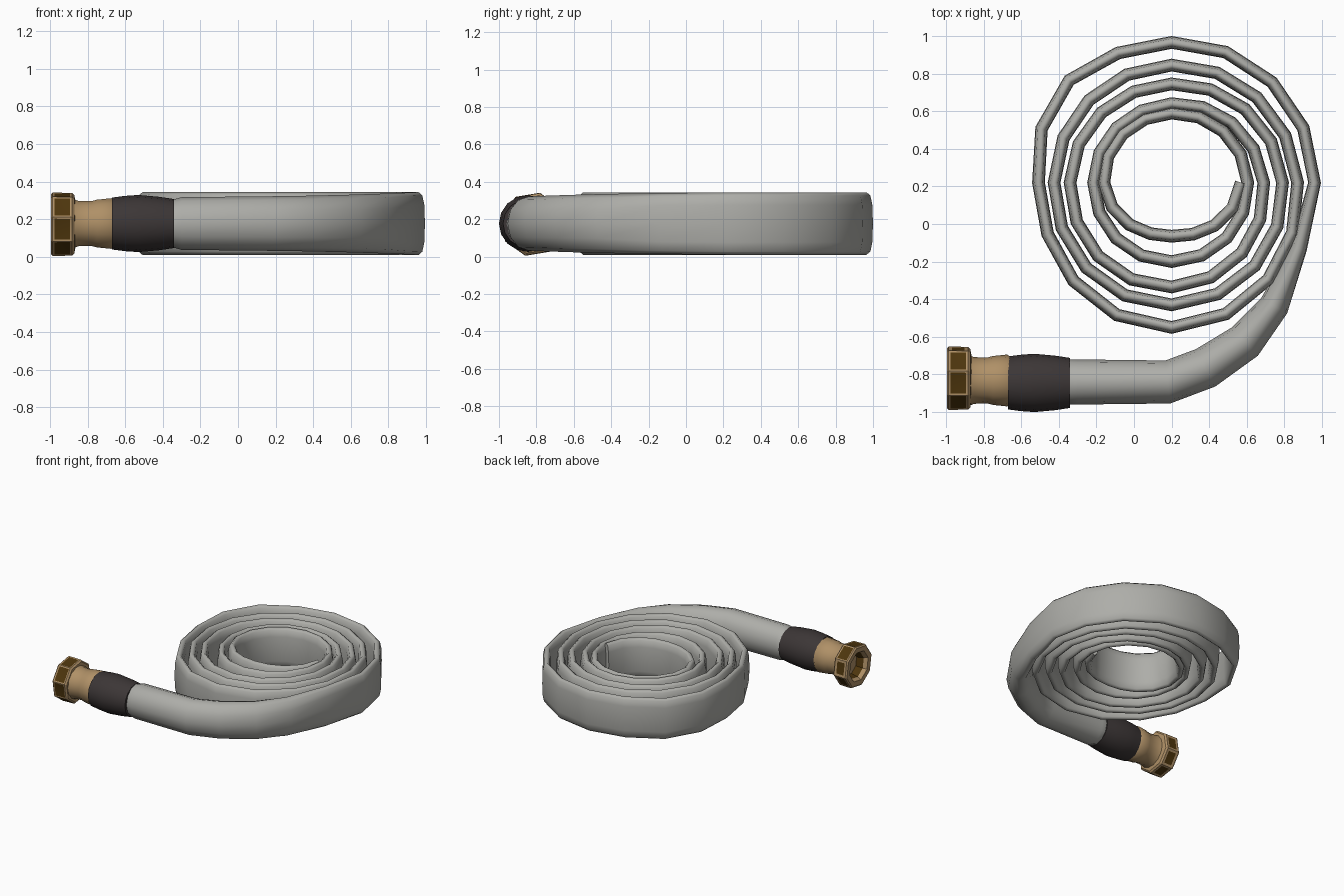
import bpy, bmesh, math

if "Cube" in bpy.data.objects:
    bpy.data.objects.remove(bpy.data.objects["Cube"])


def material(name, rgb):
    m = bpy.data.materials.new(name)
    m.diffuse_color = (*rgb, 1)
    m.use_nodes = True
    m.node_tree.nodes["Principled BSDF"].inputs["Base Color"].default_value = m.diffuse_color
    return m


GREY = material("grey_canvas", (0.42, 0.42, 0.395))
BLACK = material("dark_sleeve", (0.045, 0.037, 0.037))
BRASS = material("brass", (0.43, 0.28, 0.135))
BROWN = material("dark_brass", (0.075, 0.036, 0.004))


def finish(name, bm, mats, angle):
    bmesh.ops.recalc_face_normals(bm, faces=bm.faces)
    me = bpy.data.meshes.new(name)
    bm.to_mesh(me)
    bm.free()
    for m in mats:
        me.materials.append(m)
    ob = bpy.data.objects.new(name, me)
    bpy.context.collection.objects.link(ob)
    bpy.ops.object.select_all(action='DESELECT')
    ob.select_set(True)
    bpy.context.view_layer.objects.active = ob
    bpy.ops.object.shade_smooth_by_angle(angle=math.radians(angle))
    return ob


def skin(bm, rings):
    """Join rings of points with quads and cap the ends; returns the faces band by band."""
    vs = [[bm.verts.new(p) for p in r] for r in rings]
    n = len(vs[0])
    bands = [[bm.faces.new((a[i], a[(i + 1) % n], b[(i + 1) % n], b[i]))
              for i in range(n)] for a, b in zip(vs, vs[1:])]
    bands.append([bm.faces.new(vs[0]), bm.faces.new(vs[-1])])
    return bands


def x_rings(profile, y, z, sides, phase=0.0, zs=1.0):
    """Rings around an axis along x from (x, radius) pairs."""
    return [[(x, y + r * math.cos(phase + 2 * math.pi * i / sides),
              z + zs * r * math.sin(phase + 2 * math.pi * i / sides))
             for i in range(sides)] for x, r in profile]


# Hose path: (x, y, half thickness, half height), round tail flattening into the coil
path = [(-0.40, -0.84, 0.10, 0.10), (-0.35, -0.84, 0.118, 0.126),
        (-0.30, -0.84, 0.12, 0.14),
        (0.18, -0.84, 0.115, 0.145), (0.38, -0.765, 0.112, 0.148),
        (0.59, -0.625, 0.102, 0.153), (0.745, -0.435, 0.08, 0.158),
        (0.875, -0.13, 0.045, 0.163)]

# Coil: centreline radius at every quarter turn, going inwards
radii = [0.76, 0.745, 0.70, 0.77, 0.67, 0.625, 0.625, 0.65, 0.59, 0.525, 0.54,
         0.555, 0.49, 0.42, 0.415, 0.42, 0.405, 0.37, 0.36, 0.285, 0.37]
CX, CY, CZ = 0.2, 0.22, 0.177


def radius(q):
    """Smooth interpolation through the quarter-turn radii, with a bulge on the outer turn."""
    i = min(int(q), len(radii) - 2)
    f = q - i
    p0, p1, p2, p3 = (radii[max(0, min(len(radii) - 1, i + k))] for k in (-1, 0, 1, 2))
    r = p1 + 0.5 * f * (p2 - p0 + f * (2*p0 - 5*p1 + 4*p2 - p3 + f * (3*(p1 - p2) + p3 - p0)))
    return r + 0.06 * math.exp(-((q - 1.6) / 0.28) ** 2)


STEPS = 16
quarters = len(radii) - 1
for k in range(quarters * STEPS // 4 + 1):
    q = k * 4 / STEPS
    a, r = q * math.pi / 2, radius(q)
    path.append((CX + r * math.cos(a), CY + r * math.sin(a), 0.034, 0.167))

# Sweep an oval section, squarer where the hose is flat
rings = []
for i, (x, y, t, h) in enumerate(path):
    p, n = path[max(i - 1, 0)], path[min(i + 1, len(path) - 1)]
    d = math.hypot(n[0] - p[0], n[1] - p[1])
    nx, ny = (n[1] - p[1]) / d, -(n[0] - p[0]) / d
    e = 1.0 if t > 0.07 else 0.75
    ring = []
    for j in range(12):
        a = 2 * math.pi * j / 12
        c, s = math.cos(a), math.sin(a)
        u = t * math.copysign(abs(c) ** e, c)
        v = h * math.copysign(abs(s) ** e, s)
        ring.append((x + nx * u, y + ny * u, CZ + v))
    rings.append(ring)
bm = bmesh.new()
skin(bm, rings)
finish("hose", bm, [GREY], 89)

# Dark sleeve clamping the hose end
bm = bmesh.new()
skin(bm, x_rings([(-0.670, 0.141), (-0.60, 0.15), (-0.53, 0.155), (-0.42, 0.145),
                  (-0.34, 0.133)], -0.845, CZ, 16, zs=0.98))
finish("sleeve", bm, [BLACK], 50)

# Brass collar and neck
bm = bmesh.new()
skin(bm, x_rings([(-0.65, 0.120), (-0.674, 0.138), (-0.75, 0.130), (-0.78, 0.122),
                  (-0.85, 0.124), (-0.89, 0.14)], -0.832, CZ, 14))
finish("coupling_neck", bm, [BRASS], 50)

# Swivel nut: eight sides, hollow front, dark recessed flats and bore
bm = bmesh.new()
bands = skin(bm, x_rings([(-0.865, 0.13), (-0.87, 0.158), (-0.882, 0.171), (-0.985, 0.173),
                          (-0.995, 0.163), (-0.993, 0.122), (-0.965, 0.105), (-0.91, 0.09)],
                         -0.82, 0.173, 8, math.radians(32)))
for f in bands[6]:
    f.material_index = 1
bmesh.ops.recalc_face_normals(bm, faces=bm.faces)
for f in bands[2]:
    hidden_side = f.normal.y - f.normal.z > 0.6  # back and underside wear smaller patches
    bmesh.ops.inset_individual(bm, faces=[f], thickness=0.026 if hidden_side else 0.014,
                               depth=-0.002)
    f.material_index = 1
finish("swivel_nut", bm, [BRASS, BROWN], 30)
